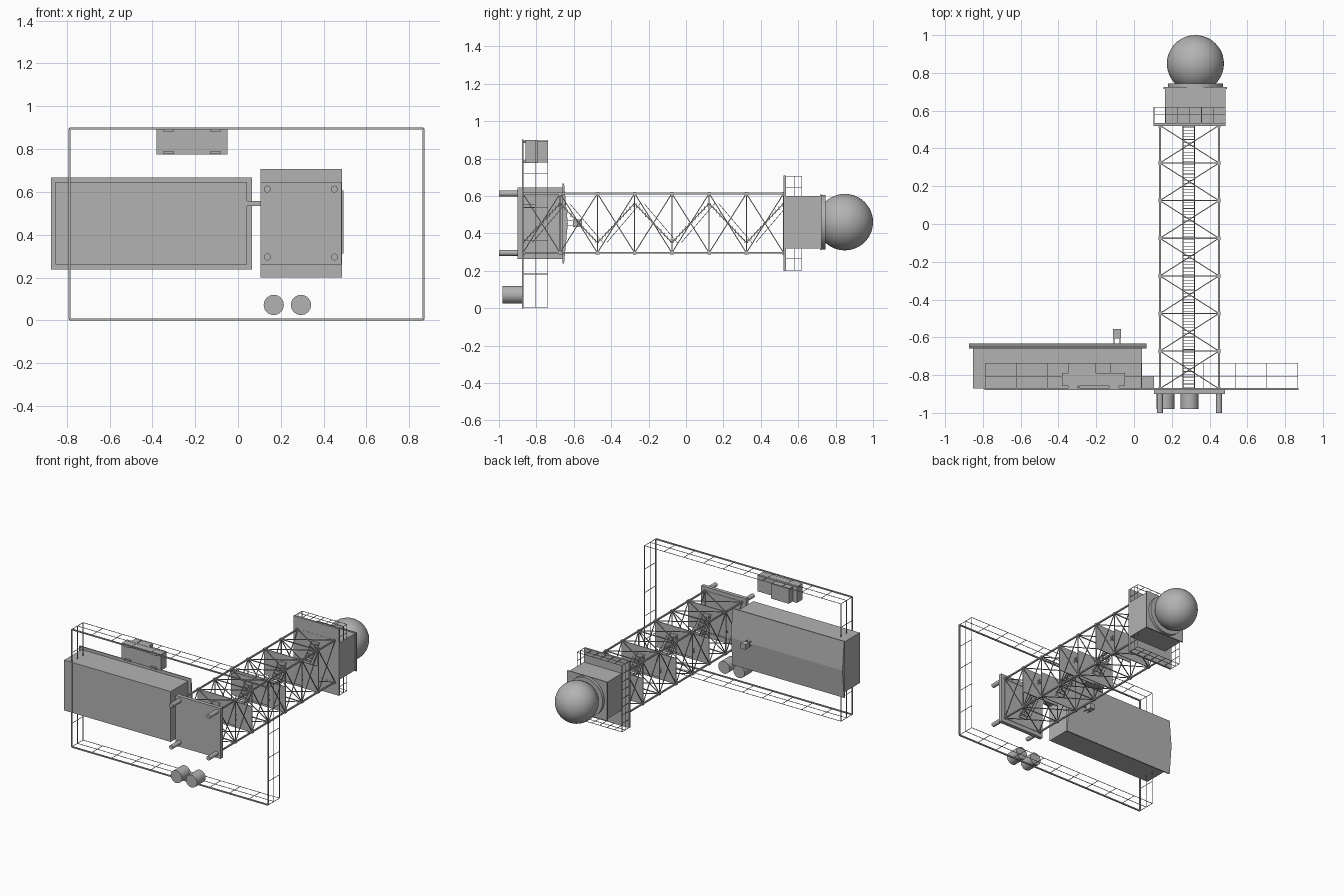
import bpy, bmesh, math
from mathutils import Vector, Matrix

cube = bpy.data.objects.get("Cube")
if cube:
    bpy.data.objects.remove(cube, do_unlink=True)

grey = bpy.data.materials.new("plain_grey")
grey.use_nodes = True
COLOUR = (0.45, 0.45, 0.45, 1)
grey.diffuse_color = COLOUR
grey.node_tree.nodes["Principled BSDF"].inputs["Base Color"].default_value = COLOUR


def finish(name, bm, smooth=False):
    bmesh.ops.recalc_face_normals(bm, faces=bm.faces)
    mesh = bpy.data.meshes.new(name)
    bm.to_mesh(mesh)
    bm.free()
    mesh.materials.append(grey)
    ob = bpy.data.objects.new(name, mesh)
    bpy.context.scene.collection.objects.link(ob)
    if smooth:
        bpy.ops.object.select_all(action='DESELECT')
        ob.select_set(True)
        bpy.context.view_layer.objects.active = ob
        bpy.ops.object.shade_smooth_by_angle()
    return ob


def box(bm, x, y, z):
    """Box from three (low, high) ranges."""
    lo, hi = zip(x, y, z)
    size = [b - a for a, b in zip(lo, hi)]
    mid = [(a + b) / 2 for a, b in zip(lo, hi)]
    bmesh.ops.create_cube(bm, size=1, matrix=Matrix.Translation(mid) @ Matrix.Diagonal((*size, 1)))


def bar(bm, a, b, w):
    """Square bar between two points."""
    a, b = Vector(a), Vector(b)
    d = b - a
    turn = d.to_track_quat('Z', 'Y').to_matrix().to_4x4()
    bmesh.ops.create_cube(bm, size=1, matrix=Matrix.Translation((a + b) / 2) @ turn
                          @ Matrix.Diagonal((w, w, d.length, 1)))


def drum(bm, x, z, y0, y1, r, sides=24):
    """Cylinder along y."""
    bmesh.ops.create_cone(bm, cap_ends=True, segments=sides, radius1=r, radius2=r, depth=y1 - y0,
                          matrix=Matrix.Translation((x, (y0 + y1) / 2, z))
                          @ Matrix.Rotation(math.pi / 2, 4, 'X'))


def one_box(name, *ranges):
    bm = bmesh.new()
    box(bm, *ranges)
    return finish(name, bm)


def ring(x, z):
    """Corners of a rectangle in the xz plane, in order."""
    return [(x[0], z[0]), (x[1], z[0]), (x[1], z[1]), (x[0], z[1])]


def railing(name, x, z, base, heights, nx, nz, w):
    bm = bmesh.new()
    pts = ring(x, z)
    for i, (p, q) in enumerate(zip(pts, pts[1:] + pts[:1])):
        n = nz if i % 2 else nx
        for h in heights:
            bar(bm, (p[0], h, p[1]), (q[0], h, q[1]), w)
        for k in range(n):
            t = k / n
            px, pz = p[0] + (q[0] - p[0]) * t, p[1] + (q[1] - p[1]) * t
            bar(bm, (px, base, pz), (px, heights[-1], pz), w)
    return finish(name, bm)


# Perimeter fence and its kerb
FX, FZ = (-0.787, 0.866), (0.004, 0.897)
railing("perimeter_fence", FX, FZ, -0.87, (-0.805, -0.738), 10, 5, 0.003)
bm = bmesh.new()
pts = ring(FX, FZ)
for p, q in zip(pts, pts[1:] + pts[:1]):
    bar(bm, (p[0], -0.873, p[1]), (q[0], -0.873, q[1]), 0.009)
finish("fence_kerb", bm)

# Building with a shallow gabled roof
one_box("building_body", (-0.853, 0.043), (-0.87, -0.655), (0.262, 0.645))
bm = bmesh.new()
profile = [(-0.66, 0.238), (-0.66, 0.667), (-0.652, 0.667), (-0.632, 0.453), (-0.652, 0.238)]
face = bm.faces.new([bm.verts.new((-0.874, y, z)) for y, z in profile])
ext = bmesh.ops.extrude_face_region(bm, geom=[face])
bmesh.ops.translate(bm, vec=(0.939, 0, 0),
                    verts=[v for v in ext["geom"] if isinstance(v, bmesh.types.BMVert)])
bm.faces.ensure_lookup_table()
finish("building_roof", bm)

# Roof vent on thin legs
bm = bmesh.new()
box(bm, (-0.11, -0.07), (-0.605, -0.557), (0.435, 0.475))
for x in (-0.106, -0.074):
    for z in (0.44, 0.47):
        bar(bm, (x, -0.64, z), (x, -0.6, z), 0.004)
finish("roof_vent", bm)

# Cable duct between building and tower
one_box("cable_duct", (0.04, 0.105), (-0.868, -0.805), (0.535, 0.558))

# Generator set on feet
bm = bmesh.new()
box(bm, (-0.38, -0.048), (-0.857, -0.79), (0.775, 0.897))
box(bm, (-0.348, -0.2), (-0.79, -0.738), (0.78, 0.893))
for x in (-0.325, -0.105):
    for z in (0.783, 0.889):
        box(bm, (x - 0.025, x + 0.025), (-0.87, -0.857), (z - 0.006, z + 0.006))
finish("generator", bm)

# Two storage drums
bm = bmesh.new()
for x in (0.167, 0.294):
    drum(bm, x, 0.072, -0.98, -0.875, 0.047, 32)
finish("storage_drums", bm, True)

# Tower footing and piles
one_box("tower_footing", (0.105, 0.483), (-0.9, -0.872), (0.262, 0.645))
TX, TZ = (0.137, 0.45), (0.296, 0.613)
bm = bmesh.new()
for x, z in ring(TX, TZ):
    drum(bm, x, z, -1.0, -0.9, 0.016)
finish("footing_piles", bm, True)

# Lattice tower: chords, level frames, cross braces and joint plates
BAYS, BOTTOM, TOP = 7, -0.872, 0.522
levels = [BOTTOM + (TOP - BOTTOM) * i / BAYS for i in range(BAYS + 1)]
chords, braces = bmesh.new(), bmesh.new()
pts = ring(TX, TZ)
for p, q in zip(pts, pts[1:] + pts[:1]):
    bar(chords, (p[0], BOTTOM, p[1]), (p[0], TOP, p[1]), 0.01)
    for y in levels:
        bar(braces, (p[0], y, p[1]), (q[0], y, q[1]), 0.006)
        box(braces, (p[0] - 0.008, p[0] + 0.008), (y - 0.01, y + 0.01), (p[1] - 0.008, p[1] + 0.008))
    for y0, y1 in zip(levels, levels[1:]):
        bar(braces, (p[0], y0, p[1]), (q[0], y1, q[1]), 0.005)
        bar(braces, (p[0], y1, p[1]), (q[0], y0, q[1]), 0.005)
finish("tower_chords", chords)
finish("tower_braces", braces)

# Zigzag stair flights with landings at alternate ends
stairs, landings = bmesh.new(), bmesh.new()
STEPS = 12
for i, (y0, y1) in enumerate(zip(levels, levels[1:])):
    z0, z1 = (0.35, 0.56) if i % 2 == 0 else (0.56, 0.35)
    for x in (0.26, 0.32):
        bar(stairs, (x, y0, z0), (x, y1, z1), 0.005)
        bar(stairs, (x, y0 + 0.05, z0), (x, y1 + 0.03, z1), 0.003)
    for s in range(STEPS):
        t = (s + 0.5) / STEPS
        y, z = y0 + (y1 - y0) * t, z0 + (z1 - z0) * t
        box(stairs, (0.26, 0.32), (y - 0.0015, y + 0.0015), (z - 0.01, z + 0.01))
    if i < BAYS - 1:
        span = (0.42, TZ[1]) if i % 2 == 0 else (TZ[0], 0.49)
        box(landings, TX, (y1 - 0.003, y1 + 0.003), span)
finish("stair_flights", stairs)
finish("stair_landings", landings)

# Top platform with railing
PX, PZ = (0.104, 0.485), (0.2, 0.708)
one_box("top_platform", PX, (0.52, 0.535), PZ)
railing("platform_railing", (0.106, 0.483), (0.202, 0.706), 0.53, (0.578, 0.618), 6, 8, 0.003)

# Cabin, its roof lip, and the dome
one_box("cabin", (0.165, 0.485), (0.53, 0.718), (0.32, 0.6))
one_box("cabin_roof", (0.157, 0.493), (0.716, 0.724), (0.312, 0.607))
bm = bmesh.new()
drum(bm, 0.325, 0.46, 0.722, 0.745, 0.146, 48)
finish("dome_ring", bm, True)
bm = bmesh.new()
bmesh.ops.create_uvsphere(bm, u_segments=48, v_segments=24, radius=0.151,
                          matrix=Matrix.Translation((0.325, 0.849, 0.46))
                          @ Matrix.Rotation(math.pi / 2, 4, 'X'))
finish("dome", bm, True)
